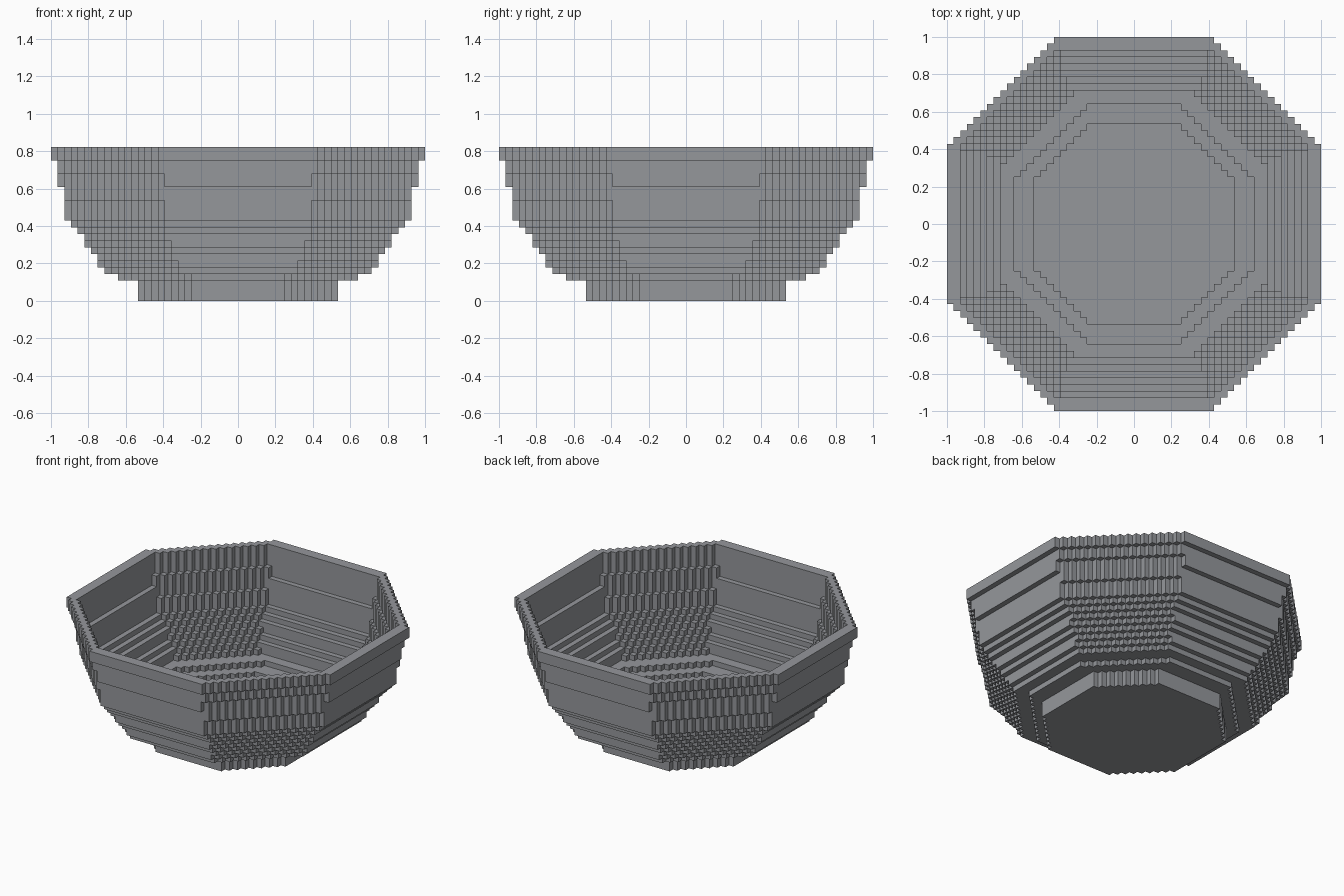
import bpy
import bmesh
import math
from mathutils import Vector

cube = bpy.data.objects.get("Cube")
if cube:
    bpy.data.objects.remove(cube, do_unlink=True)

# One grey glaze for the whole bowl
GREY = (0.30, 0.31, 0.33, 1)
glaze = bpy.data.materials.new("grey_glaze")
glaze.use_nodes = True
glaze.diffuse_color = GREY
glaze.node_tree.nodes["Principled BSDF"].inputs["Base Color"].default_value = GREY

UNIT = 1 / 28  # side of one block

# Stepped profile, bottom to top: (courses, half width, diagonal reach) in blocks
TIERS = [(3, 15, 22), (1, 18, 25), (1, 20, 29), (1, 21, 30), (1, 21, 31),
         (1, 22, 32), (1, 23, 33), (1, 23, 34), (1, 24, 35), (1, 25, 36),
         (3, 26, 37), (2, 26, 38), (2, 27, 38), (2, 27, 39), (2, 28, 40)]
outer = [(r, s) for count, r, s in TIERS for _ in range(count)]
FLOOR, RIM, TOP = 3, 21, len(outer)


def hollow(z):
    """Octagon of the inside space at one course."""
    if z < FLOOR:
        return (0, 0)
    if z >= RIM:
        return hollow(RIM - 1)
    (r, s), (r_below, s_below) = outer[z], outer[z - 1]
    return (min(r - 1, r_below), min(s - 1, s_below))


inner = [hollow(z) for z in range(TOP)]


def in_octagon(x, y, size):
    """Is the block with this low corner inside the stepped octagon?"""
    ax, ay = max(x + 1, -x), max(y + 1, -y)
    return max(ax, ay) <= size[0] and ax + ay <= size[1]


def filled(x, y, z):
    return (0 <= z < TOP and in_octagon(x, y, outer[z])
            and not in_octagon(x, y, inner[z]))


def build_part(name, z_start, z_end):
    """Skin the exposed sides of the blocks, then merge flat areas."""
    bm = bmesh.new()
    corners = {}

    def corner(p):
        key = tuple(round(c) for c in p)
        if key not in corners:
            corners[key] = bm.verts.new(Vector(key) * UNIT)
        return corners[key]

    half = outer[-1][0]
    for z in range(z_start, z_end):
        for x in range(-half, half):
            for y in range(-half, half):
                if not filled(x, y, z):
                    continue
                for axis in range(3):
                    for side in (-1, 1):
                        n = Vector((0, 0, 0))
                        n[axis] = side
                        if filled(x + int(n.x), y + int(n.y), z + int(n.z)):
                            continue
                        u = Vector((0, 0, 0))
                        u[(axis + 1) % 3] = 0.5
                        v = n.cross(u)
                        c = Vector((x, y, z)) + Vector((0.5, 0.5, 0.5)) + n / 2
                        bm.faces.new([corner(p) for p in
                                      (c - u - v, c + u - v, c + u + v, c - u + v)])
    bmesh.ops.dissolve_limit(bm, angle_limit=math.radians(1),
                             verts=bm.verts, edges=bm.edges)
    mesh = bpy.data.meshes.new(name)
    bm.to_mesh(mesh)
    bm.free()
    mesh.materials.append(glaze)
    bpy.context.collection.objects.link(bpy.data.objects.new(name, mesh))


# Solid foot, thin stepped wall, thicker rim
build_part("foot", 0, FLOOR)
build_part("bowl_wall", FLOOR, RIM)
build_part("rim", RIM, TOP)
